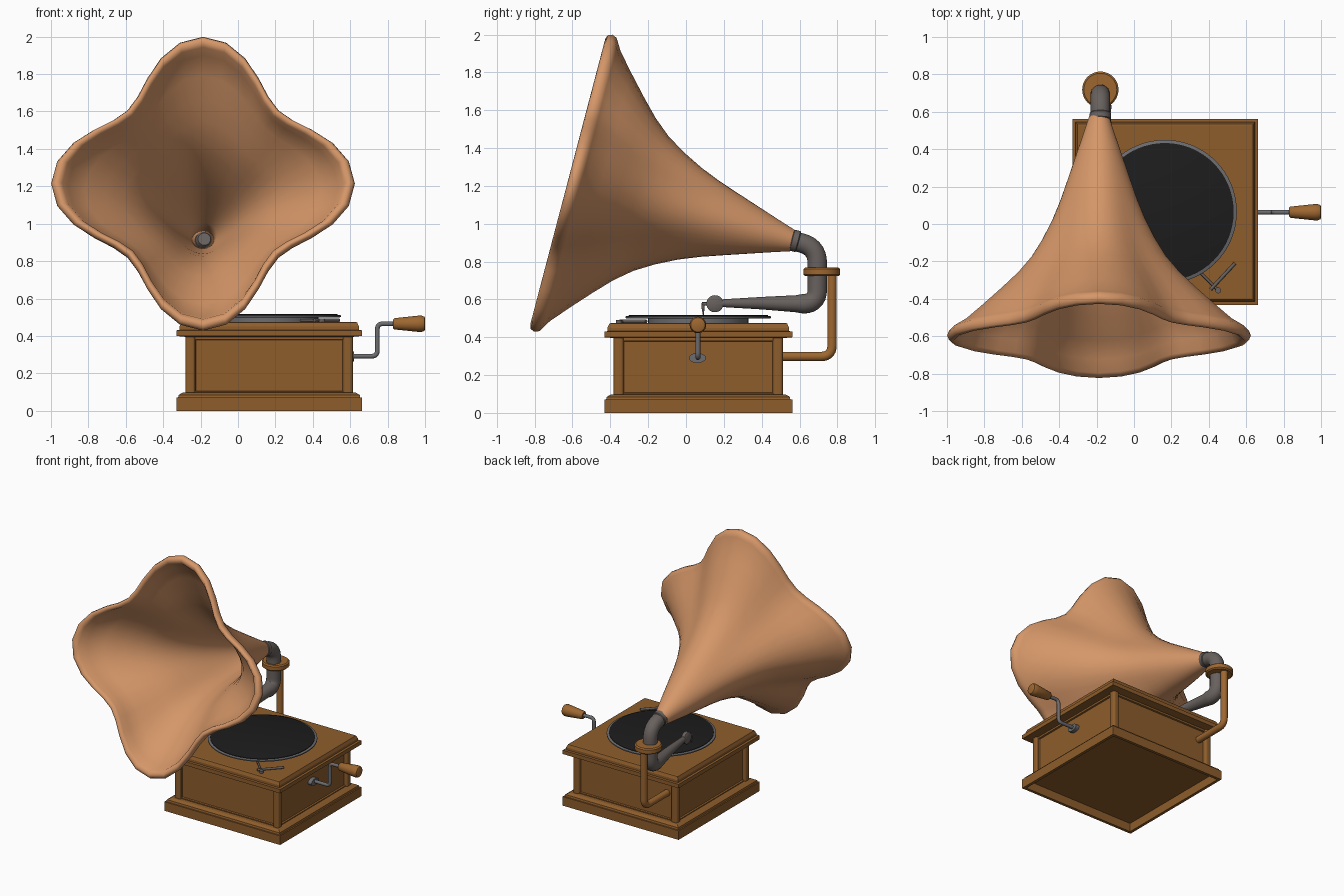
import bpy, bmesh, math
from mathutils import Vector, Matrix

if "Cube" in bpy.data.objects:
    bpy.data.objects.remove(bpy.data.objects["Cube"])

def material(name, rgb):
    m = bpy.data.materials.new(name)
    m.diffuse_color = (*rgb, 1)
    m.use_nodes = True
    m.node_tree.nodes["Principled BSDF"].inputs["Base Color"].default_value = m.diffuse_color
    return m

WOOD = material("cabinet wood", (0.27, 0.11, 0.025))
LIGHT = material("light wood", (0.34, 0.135, 0.03))
COPPER = material("horn copper", (0.67, 0.31, 0.14))
GREY = material("warm grey metal", (0.138, 0.12, 0.112))
STEEL = material("steel", (0.15, 0.15, 0.16))
BLACK = material("record black", (0.012, 0.012, 0.012))

CX, CY = 0.167, 0.065   # cabinet centre
TX = -0.18              # horn tube x

def finish(name, bm, mat, smooth=40):
    bmesh.ops.recalc_face_normals(bm, faces=bm.faces[:])
    me = bpy.data.meshes.new(name)
    bm.to_mesh(me)
    bm.free()
    me.materials.append(mat)
    ob = bpy.data.objects.new(name, me)
    bpy.context.collection.objects.link(ob)
    if smooth:
        bpy.ops.object.select_all(action='DESELECT')
        ob.select_set(True)
        bpy.context.view_layer.objects.active = ob
        bpy.ops.object.shade_smooth_by_angle(angle=math.radians(smooth))
    return ob

def bridge(bm, rings, caps=True, closed=False):
    """Skin a list of equally long point rings."""
    vs = [[bm.verts.new(p) for p in r] for r in rings]
    n = len(vs[0])
    pairs = list(zip(vs, vs[1:])) + ([(vs[-1], vs[0])] if closed else [])
    for a, b in pairs:
        for i in range(n):
            j = (i + 1) % n
            bm.faces.new((a[i], a[j], b[j], b[i]))
    if caps:
        bm.faces.new(vs[0])
        bm.faces.new(vs[-1])

def square_loft(name, profile, mat):
    """Stack of squares given as (half width, z)."""
    bm = bmesh.new()
    bridge(bm, [[(CX + sx * h, CY + sy * h, z) for sx, sy in
                 ((-1, -1), (1, -1), (1, 1), (-1, 1))] for h, z in profile])
    return finish(name, bm, mat, 0)

def sweep(name, pts, radii, mat, n=20):
    """Round tube along points with a radius per point."""
    pts = [Vector(p) for p in pts]
    if not isinstance(radii, (list, tuple)):
        radii = [radii] * len(pts)
    bm = bmesh.new()
    rings, u, last = [], None, None
    for i, p in enumerate(pts):
        d = (pts[min(i + 1, len(pts) - 1)] - pts[max(i - 1, 0)]).normalized()
        if u is None:
            u = d.orthogonal().normalized()
        else:
            u = last.rotation_difference(d) @ u
        last = d
        w = d.cross(u)
        rings.append([p + radii[i] * (math.cos(2 * math.pi * k / n) * u + math.sin(2 * math.pi * k / n) * w)
                      for k in range(n)])
    bridge(bm, rings)
    return finish(name, bm, mat)

def rounded(pts, r, steps=7):
    """Path with its corners rounded off."""
    pts = [Vector(p) for p in pts]
    out = [pts[0]]
    for a, b, c in zip(pts, pts[1:], pts[2:]):
        p, q = b + (a - b).normalized() * r, b + (c - b).normalized() * r
        for i in range(steps + 1):
            t = i / steps
            out.append(p * (1 - t) ** 2 + b * 2 * t * (1 - t) + q * t * t)
    return out + [pts[-1]]

def disc(name, centre, axis, profile, mat, n=48):
    """Turned part: profile of (radius, distance along axis)."""
    rot = Vector((0, 0, 1)).rotation_difference(Vector(axis)).to_matrix()
    bm = bmesh.new()
    bridge(bm, [[Vector(centre) + rot @ Vector((r * math.cos(2 * math.pi * k / n), r * math.sin(2 * math.pi * k / n), h))
                 for k in range(n)] for r, h in profile])
    return finish(name, bm, mat)

# Cabinet: hollow plinth, body with sunk panels, rounded corner posts, stepped lid
square_loft("plinth", [(.475, .065), (.475, 0), (.497, 0), (.497, .07), (.487, .07), (.484, .085),
                       (.462, .097), (.44, .097)], WOOD)
bm = bmesh.new()
bmesh.ops.create_cube(bm, size=1, matrix=Matrix.Translation((CX, CY, .2425)) @ Matrix.Diagonal((.868, .868, .355, 1)))
bm.normal_update()
for f in [f for f in bm.faces if abs(f.normal.z) < .1]:
    normal = f.normal.copy()
    bmesh.ops.inset_region(bm, faces=[f], thickness=.055)
    bmesh.ops.inset_region(bm, faces=[f], thickness=.004)
    bmesh.ops.translate(bm, verts=f.verts[:], vec=normal * -.012)
finish("cabinet_body", bm, WOOD, 0)
for sx in (-1, 1):
    for sy in (-1, 1):
        bm = bmesh.new()
        bmesh.ops.create_cube(bm, size=1, matrix=Matrix.Translation((CX + sx * .421, CY + sy * .421, .247))
                              @ Matrix.Diagonal((.052, .052, .31, 1)))
        upright = [e for e in bm.edges if abs(e.verts[0].co.z - e.verts[1].co.z) > .1]
        bmesh.ops.bevel(bm, geom=upright, offset=.016, segments=4, affect='EDGES', profile=.5)
        finish("corner_post", bm, WOOD, 35)
square_loft("lid", [(.445, .395), (.497, .40), (.497, .43), (.48, .432), (.48, .45),
                    (.47, .472), (.462, .475)], WOOD)

# Turntable and record
disc("platter_hub", (.165, CY, 0), (0, 0, 1), [(.265, .47), (.265, .5)], STEEL)
disc("platter", (.165, CY, 0), (0, 0, 1), [(.375, .498), (.385, .501), (.385, .509), (.38, .512)], STEEL, 64)
disc("record", (.165, CY, 0), (0, 0, 1), [(.368, .508), (.368, .516), (.362, .518)], BLACK, 64)

# Brake lever on the lid
sweep("brake_lever", [(.54, -.21, .484), (.41, -.35, .484)], .009, GREY, 10)
sweep("brake_arm", [(.335, -.24, .484), (.46, -.365, .482)], .007, GREY, 10)
disc("brake_pivot", (.45, -.355, 0), (0, 0, 1), [(.016, .47), (.016, .492)], GREY, 16)

# Crank
bm = bmesh.new()
bridge(bm, [[(x, .06 + .045 * math.cos(k * math.pi / 16), .29 + .026 * math.sin(k * math.pi / 16))
             for k in range(32)] for x in (.59, .62)])
finish("crank_plate", bm, STEEL)
sweep("crank_rod", rounded([(.6, .063, .292), (.745, .063, .292), (.745, .063, .465), (.85, .063, .465)], .03),
      .013, STEEL, 12)
disc("crank_handle", (.83, .063, .465), (1, 0, 0),
     [(.024, 0), (.03, .006), (.043, .13), (.044, .15), (.038, .166), (.03, .17)], LIGHT, 24)

# Bracket and collar that carry the horn
sweep("bracket", rounded([(TX, .49, .298), (TX, .772, .298), (TX, .772, .735)], .06), .025, LIGHT)
disc("collar", (TX, .718, 0), (0, 0, 1), [(.088, .723), (.097, .731), (.097, .76), (.088, .768)], LIGHT)

# Elbow tube and tapering tone arm
elbow = rounded([(TX, .565, .91), (TX, .694, .876), (TX, .694, .7)], .085)
path = [(TX, .535, .918)] + elbow + rounded([(TX, .694, .7), (TX, .694, .577), (TX + .01, .6, .577)], .075)[1:-1]
radii = [.034] + [.052] * (len(path) - 1)
path += [(TX + .01, .58, .577), (-.14, .4, .58), (-.112, .2, .58), (-.11, .16, .577)]
radii += [.045, .033, .021, .018]
sweep("tone_arm", path, radii, GREY)
axis = Vector((0, .967, -.254))
disc("throat_sleeve", (TX, .562, .913), axis, [(.05, -.005), (.057, 0), (.057, .03), (.052, .035)], GREY, 32)

# Sound box and needle
disc("sound_box", (-.11, .153, .577), (1, 0, 0), [(.038, -.018), (.045, -.013), (.045, .013), (.038, .018)], GREY, 32)
sweep("needle_holder", [(-.11, .13, .576), (-.11, .085, .576)], .009, GREY, 10)
sweep("needle", [(-.11, .09, .58), (-.11, .09, .557), (-.11, .092, .518)], [.008, .008, .003], GREY, 10)

# Horn: four-lobed flare, outer skin, rolled lip, inner skin
flare = [(0, .055), (.1, .087), (.2, .12), (.33, .163), (.46, .207), (.57, .251), (.68, .306), (.78, .367),
         (.87, .442), (.96, .535), (1.06, .645), (1.14, .737)]
lip = [(1.165, .778), (1.18, .802), (1.205, .812), (1.228, .803), (1.236, .78), (1.215, .752)]
profile = flare + lip + [(t + .008, r - .014) for t, r in reversed(flare)]
N = 40
rings = []
for t, r in profile:
    k = min(t / 1.2, 1) ** 1.5
    ring = []
    for i in range(N):
        a = 2 * math.pi * i / N
        s = r * (1 - k * .148 * (1 - math.cos(4 * a)))
        u, v = s * math.sin(a), s * math.cos(a)
        ring.append((-.187 + u, .57 - .967 * t + .254 * v, .908 + .254 * t + .967 * v))
    rings.append(ring)
bm = bmesh.new()
bridge(bm, rings, caps=False, closed=True)
finish("horn", bm, COPPER, 80)
